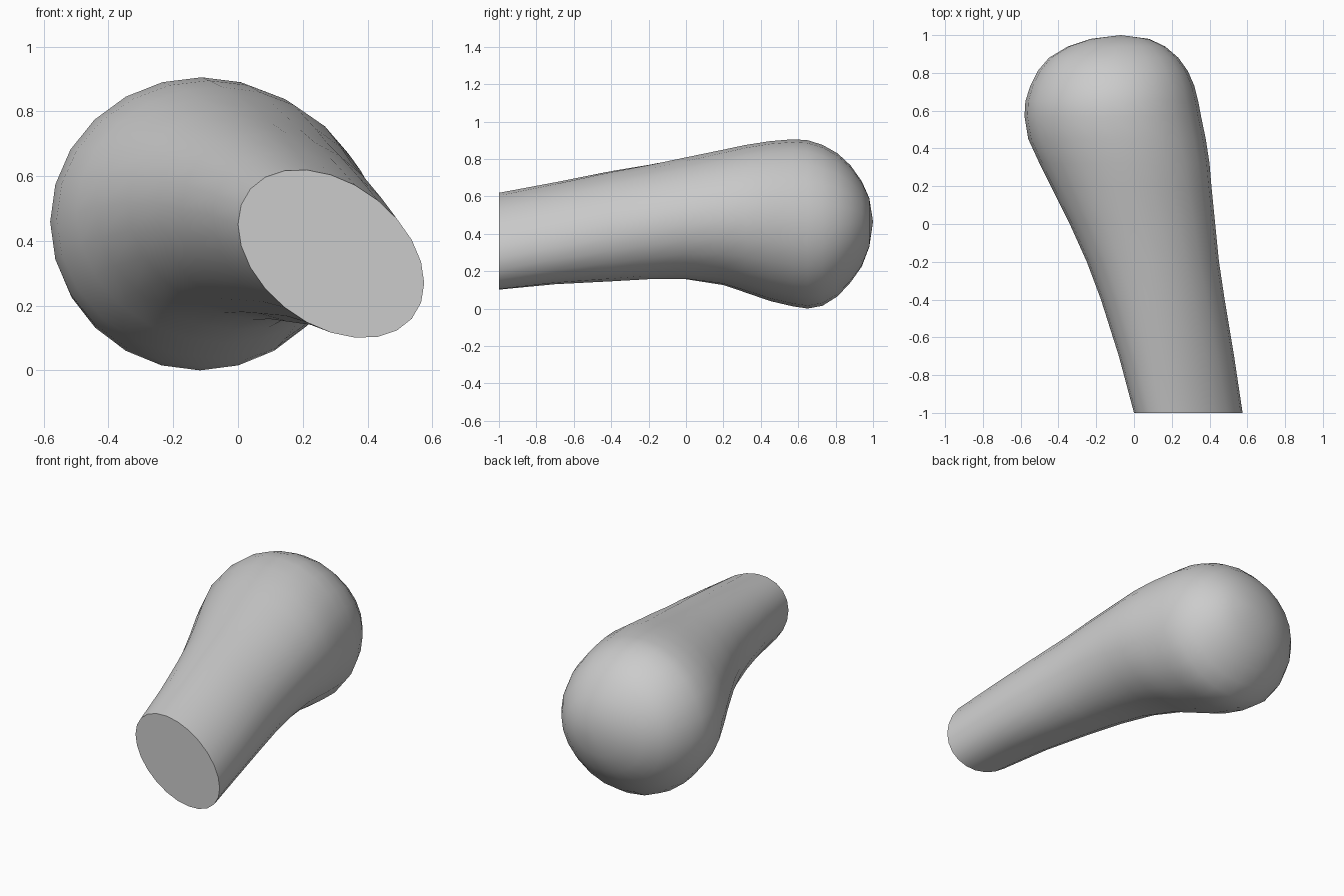
import bpy
import bmesh
from math import asin, cos, sin, tau

# Remove the default cube
cube = bpy.data.objects.get("Cube")
if cube:
    bpy.data.objects.remove(cube, do_unlink=True)

SIDES = 24


def make_material(name, colour):
    material = bpy.data.materials.new(name)
    material.use_nodes = True
    material.diffuse_color = colour
    shader = material.node_tree.nodes["Principled BSDF"]
    shader.inputs["Base Color"].default_value = colour
    return material


def add_section(bm, y, left, right, bottom, top):
    """Add one slanted oval ring that fills the given extents."""
    # the slant is strongest at the cut end and fades out at the ball
    slant = asin(-0.35 * min(1, max(0, (0.4 - y) / 1.4)))
    centre_x, half_x = (left + right) / 2, (right - left) / 2
    centre_z, half_z = (bottom + top) / 2, (top - bottom) / 2
    ring = []
    for i in range(SIDES):
        angle = tau * i / SIDES
        x = centre_x + half_x * cos(angle)
        z = centre_z + half_z * sin(angle + slant)
        ring.append(bm.verts.new((x, y, z)))
    return ring


# Sections from the cut end to the ball: y, left, right, bottom, top
sections = [
    (-1, 0, .575, .1, .62),
    (-.7, -.08, .53, .13, .675),
    (-.4, -.175, .48, .145, .735),
    (-.2, -.25, .45, .155, .77),
    (0, -.34, .43, .155, .81),
    (.2, -.44, .41, .125, .85),
    (.32, -.5, .4, .085, .875),
    (.45, -.56, .38, .04, .895),
    (.57, -.58, .355, .012, .905),
    (.65, -.575, .34, 0, .9),
    (.73, -.55, .32, .015, .875),
    (.81, -.51, .285, .065, .83),
    (.88, -.45, .235, .14, .765),
    (.94, -.35, .165, .225, .68),
    (.98, -.23, .08, .33, .59),
]

# Tapered handle flowing into the rounded ball
bm = bmesh.new()
rings = [add_section(bm, *section) for section in sections]
for lower, upper in zip(rings, rings[1:]):
    for i in range(SIDES):
        j = (i + 1) % SIDES
        bm.faces.new((lower[i], lower[j], upper[j], upper[i]))

# Flat cut end and rounded tip
bm.faces.new(rings[0])
tip = bm.verts.new((-.07, 1, .465))
for i in range(SIDES):
    bm.faces.new((rings[-1][i], rings[-1][(i + 1) % SIDES], tip))
bmesh.ops.recalc_face_normals(bm, faces=bm.faces)

mesh = bpy.data.meshes.new("ball_ended_handle")
bm.to_mesh(mesh)
bm.free()
mesh.materials.append(make_material("light grey", (0.6, 0.6, 0.6, 1)))

handle = bpy.data.objects.new("ball_ended_handle", mesh)
bpy.context.collection.objects.link(handle)
bpy.ops.object.select_all(action="DESELECT")
handle.select_set(True)
bpy.context.view_layer.objects.active = handle
bpy.ops.object.shade_smooth_by_angle(angle=0.9)
